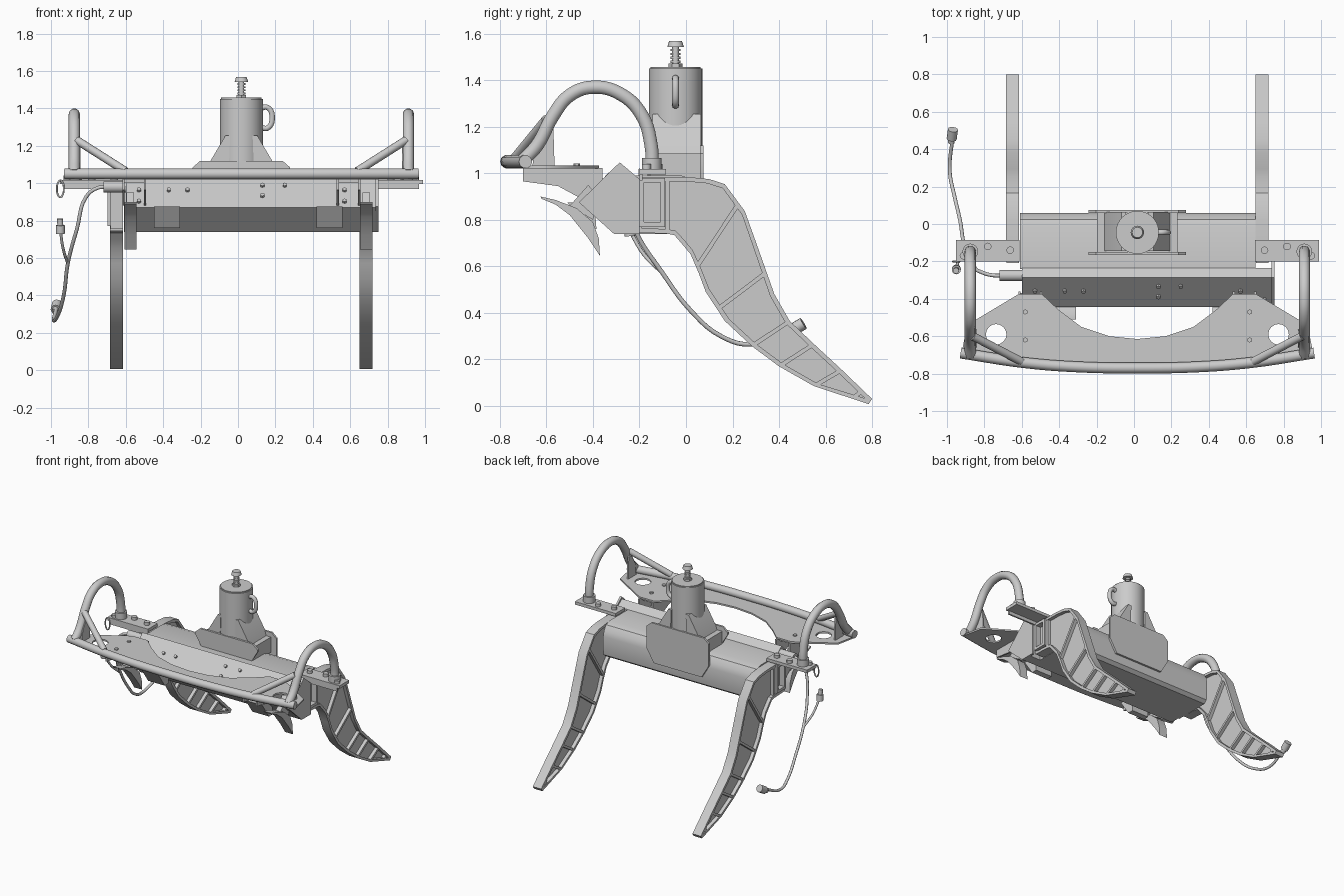
import bpy, bmesh, math
from mathutils import Vector

if "Cube" in bpy.data.objects:
    bpy.data.objects.remove(bpy.data.objects["Cube"])

C = 0.018            # symmetry plane of the frame in x


def finish(name, bm):
    bmesh.ops.recalc_face_normals(bm, faces=bm.faces)
    me = bpy.data.meshes.new(name)
    bm.to_mesh(me)
    bm.free()
    ob = bpy.data.objects.new(name, me)
    bpy.context.collection.objects.link(ob)
    return ob


def add_prism(bm, pts, axis, lo, hi):
    """Extrude a 2D outline along an axis: x uses (y,z), y uses (x,z), z uses (x,y)."""
    def co(p, d):
        return {'x': (d, p[0], p[1]), 'y': (p[0], d, p[1]), 'z': (p[0], p[1], d)}[axis]
    a = [bm.verts.new(co(p, lo)) for p in pts]
    b = [bm.verts.new(co(p, hi)) for p in pts]
    bm.faces.new(a)
    bm.faces.new(b[::-1])
    for i in range(len(pts)):
        j = (i + 1) % len(pts)
        bm.faces.new((a[i], b[i], b[j], a[j]))


def prism(name, pts, axis, lo, hi):
    bm = bmesh.new()
    add_prism(bm, pts, axis, lo, hi)
    return finish(name, bm)


def box(name, x0, x1, y0, y1, z0, z1):
    return prism(name, [(x0, y0), (x1, y0), (x1, y1), (x0, y1)], 'z', z0, z1)


def rod(name, p, q, r, n=24, r2=None):
    p, q = Vector(p), Vector(q)
    bm = bmesh.new()
    bmesh.ops.create_cone(bm, cap_ends=True, segments=n, radius1=r,
                          radius2=r if r2 is None else r2, depth=(q - p).length)
    ob = finish(name, bm)
    ob.location = (p + q) / 2
    ob.rotation_mode = 'QUATERNION'
    ob.rotation_quaternion = (q - p).to_track_quat('Z', 'Y')
    return ob


def tube(name, pts, r, cyclic=False):
    cu = bpy.data.curves.new(name, 'CURVE')
    cu.dimensions = '3D'
    cu.bevel_depth, cu.bevel_resolution, cu.resolution_u = r, 3, 5
    cu.use_fill_caps = True
    s = cu.splines.new('BEZIER')
    s.bezier_points.add(len(pts) - 1)
    for bp, p in zip(s.bezier_points, pts):
        bp.co = p
        bp.handle_left_type = bp.handle_right_type = 'AUTO'
    s.use_cyclic_u = cyclic
    ob = bpy.data.objects.new(name, cu)
    bpy.context.collection.objects.link(ob)
    return ob


# Legs: thin web, thick flanges and cross ribs
UP = [(-.2, .985), (-.08, .985), (.02, .983), (.1, .975), (.167, .953), (.253, .837), (.296, .717), (.38, .48),
      (.446, .365), (.55, .266), (.67, .155), (.8, .03)]
LOW = [(-.2, .745), (-.08, .74), (-.05, .734), (-.02, .7), (.02, .652), (.055, .57), (.085, .49), (.167, .365),
       (.283, .257), (.4, .17), (.55, .085), (.785, .008)]


def leg(name, x):
    bm = bmesh.new()
    up, low = [Vector(p) for p in UP], [Vector(p) for p in LOW]
    dirs = [(l - u).normalized() for u, l in zip(up, low)]
    add_prism(bm, up + low[::-1], 'x', x - .008, x + .008)
    add_prism(bm, up + [u + d * .02 for u, d in zip(up, dirs)][::-1], 'x', x - .035, x + .035)
    add_prism(bm, low + [l - d * .02 for l, d in zip(low, dirs)][::-1], 'x', x - .035, x + .035)
    for i in (0, 1, 4.7, 6.6, 8, 9, 10, 10.7):
        k = int(i)
        f = i - k
        u, l = up[k].lerp(up[k + 1], f), low[k].lerp(low[k + 1], f)
        d = (l - u).normalized()
        n = Vector((-d.y, d.x)) * .009
        add_prism(bm, [u + d * .01 + n, u + d * .01 - n, l - d * .01 - n, l - d * .01 + n],
                  'x', x - .033, x + .033)
    return finish(name, bm)


for s, side in ((-1, 'left'), (1, 'right')):
    leg(side + '_leg', C + s * .667)

# Main beam and angled front beam
prism('main_beam', [(-.24, .74), (.03, .74), (.055, .76), (.06, .8), (.06, .9), (.05, .94), (.025, .975),
                    (-.02, .99), (-.24, .99)], 'x', -.61, .65)
DIAMOND = [(-.31, .74), (-.235, .74), (-.235, .99), (-.285, 1.03), (-.445, .87)]
prism('front_beam', DIAMOND, 'x', -.6, .735)
prism('beam_end_plate', [(-.2, .74), (-.31, .74), (-.46, .875), (-.285, 1.047), (-.2, .975)], 'x', .735, .75)
N = Vector((0, -.7, .7))
for i, (x, z) in enumerate([(.13, .985), (.25, .985), (.13, .93), (-.37, .96), (-.27, .96), (-.53, .96),
                            (-.53, .9), (.57, .96), (.57, .9)]):
    p = Vector((x, z - 1.315, z))
    rod('beam_bolt_%d' % i, p, p + N * .014, .012, 6)

# Tower: side wings, face plates, socket and jack screw
box('tower_base', C - .215, C + .215, -.15, .06, .97, 1.085)
for y0, y1, zb, nm in ((-.165, -.15, .97, 'front'), (.06, .075, .82, 'back')):
    prism('tower_%s_plate' % nm, [(C - .2, zb), (C + .2, zb), (C + .26, zb + .1), (C + .26, 1.085), (C + .22, 1.12),
                                  (C - .22, 1.12), (C - .26, 1.085), (C - .26, zb + .1)], 'y', y0, y1)
for s, side in ((-1, 'left'), (1, 'right')):
    prism('tower_wing_' + side, [(C + s * a, z) for a, z in
          [(.07, 1.0), (.2, 1.0), (.165, 1.12), (.085, 1.255), (.06, 1.255)]], 'y', -.145, .065)
rod('socket', (C, -.045, 1.0), (C, -.045, 1.45), .115, 40)
rod('socket_cap', (C, -.045, 1.45), (C, -.045, 1.457), .108, 40)
rod('jack_screw', (C, -.045, 1.45), (C, -.045, 1.55), .015, 12)
for i in range(4):
    rod('screw_thread_%d' % i, (C, -.045, 1.475 + i * .017), (C, -.045, 1.484 + i * .017), .021, 12)
rod('screw_nut', (C, -.045, 1.455), (C, -.045, 1.472), .03, 6)
rod('screw_head', (C, -.045, 1.542), (C, -.045, 1.568), .036, 16, .028)
tube('socket_handle', [(C + .1, -.045, 1.3), (C + .14, -.045, 1.295), (C + .165, -.045, 1.35),
                       (C + .14, -.045, 1.405), (C + .1, -.045, 1.4)], .015)

# Tray with two openings
cu = bpy.data.curves.new('tray', 'CURVE')
cu.dimensions, cu.fill_mode, cu.extrude = '2D', 'BOTH', .006
half = [(0, -.615), (.15, -.6), (.3, -.55), (.42, -.46), (.51, -.375), (.635, -.375), (.91, -.54), (.94, -.69),
        (.6, -.745), (.3, -.77)]
outline = half + [(0, -.775)] + [(-x, y) for x, y in half[:0:-1]]
holes = [[(s * .755 + .055 * math.cos(a * math.pi / 8), -.59 + .055 * math.sin(a * math.pi / 8))
          for a in range(16)] for s in (-1, 1)]
for loop in [outline] + holes:
    sp = cu.splines.new('POLY')
    sp.points.add(len(loop) - 1)
    for pt, p in zip(sp.points, loop):
        pt.co = (p[0], p[1], 0, 1)
    sp.use_cyclic_u = True
tray = bpy.data.objects.new('tray', cu)
tray.location = (C, 0, 1.027)
bpy.context.collection.objects.link(tray)

# Bumper tube
tube('bumper', [(C + x, y, 1.05) for x, y in [(-.945, -.69), (-.6, -.742), (-.3, -.765), (0, -.77),
                                              (.3, -.765), (.6, -.742), (.945, -.69)]], .029)

for s, side in ((-1, 'left'), (1, 'right')):
    def X(a):
        return C + s * a

    def bx(name, a, b, *r):
        return box(side + name, min(X(a), X(b)), max(X(a), X(b)), *r)

    # Hoop, collar and brace
    tube(side + '_hoop', [(X(.893), y, z) for y, z in
         [(-.145, 1.02), (-.15, 1.12), (-.19, 1.25), (-.28, 1.34), (-.4, 1.37), (-.5, 1.335), (-.57, 1.25),
          (-.64, 1.12), (-.7, 1.055)]], .03)
    rod(side + '_hoop_collar', (X(.893), -.147, 1.0), (X(.893), -.147, 1.065), .042, 20)
    tube(side + '_brace', [(X(.88), -.6, 1.23), (X(.62), -.735, 1.065)], .022)
    prism(side + '_gusset', [(-.66, 1.03), (-.565, 1.03), (-.57, 1.195), (-.6, 1.2), (-.65, 1.12)],
          'x', X(.865) - .006, X(.865) + .006)
    # Side arm with pins
    bx('_arm', .63, .97, -.2, -.085, .995, 1.018)
    bx('_arm_lip', .63, .95, -.2, -.188, .97, 1.0)
    for k, (a, y) in enumerate([(.68, -.14), (.8, -.12), (.93, -.17)]):
        rod('%s_arm_pin_%d' % (side, k), (X(a), y, 1.01), (X(a), y, 1.04), .02, 12)
    # Rectangular socket at the leg root
    for k, (y0, y1, z0, z1) in enumerate([(-.2, -.18, .77, .98), (-.11, -.09, .77, .98),
                                          (-.18, -.11, .77, .79), (-.18, -.11, .96, .98)]):
        bx('_leg_socket_%d' % k, .64, .715, y0, y1, z0, z1)
    # Tray support ribs and bolts
    for k, a in enumerate((.515, .63)):
        prism('%s_tray_support_%d' % (side, k), [(-.7, 1.022), (-.7, .965), (-.55, .945), (-.43, .88), (-.36, .95),
              (-.36, 1.022)], 'x', X(a) - .006, X(a) + .006)
    bx('_tray_support_bridge', .515, .63, -.6, -.4, 1.0, 1.02)
    for k, y in enumerate((-.47, -.62)):
        rod('%s_tray_bolt_%d' % (side, k), (X(.6), y, 1.03), (X(.6), y, 1.043), .014, 6)
    # Curved tine and tilted tab under the front beam
    x0 = -.575 if s < 0 else .685
    prism(side + '_tine', [(-.625, .9), (-.56, .885), (-.47, .85), (-.4, .79), (-.375, .72), (-.37, .645),
                           (-.42, .72), (-.5, .82), (-.56, .865), (-.62, .89)], 'x', x0 - .033, x0 + .033)
    xt = -.38 if s < 0 else .49
    prism(side + '_tab', [(-.51, .875), (-.47, .875), (-.39, .83), (-.385, .76), (-.43, .76)],
          'x', xt - .07, xt + .07)
    prism(side + '_tine_hanger', [(-.5, .86), (-.42, .95), (-.38, .9), (-.4, .8)], 'x', x0 - .02, x0 + .02)

# Cable with fitting, branch and two connectors
Y = -.275
rod('cable_fitting', (-.72, Y, .98), (-.59, Y, .98), .03, 16)
tube('cable', [(-.7, Y, .98), (-.75, Y, .975), (-.81, -.26, .93), (-.86, -.22, .76), (-.91, -.1, .57),
               (-.93, .02, .41), (-.96, .15, .3), (-.985, .28, .265), (-.97, .46, .335)], .01)
tube('cable_branch', [(-.91, -.1, .57), (-.935, -.18, .65), (-.95, -.24, .75)], .008)
rod('connector_low', (-.975, .455, .325), (-.968, .505, .355), .027, 12)
rod('connector_low_collar', (-.978, .435, .313), (-.975, .455, .325), .018, 12)
rod('connector_high', (-.95, -.24, .73), (-.95, -.245, .775), .024, 12)
rod('connector_high_tip', (-.95, -.245, .775), (-.952, -.25, .81), .016, 12)

# Retaining ring on the left arm
tube('pin_ring', [(-.95 + .018 * math.cos(a * math.pi / 4), -.2, .97 + .045 * math.sin(a * math.pi / 4))
                  for a in range(8)], .005, True)

# Smooth rounded surfaces, keep edges sharp
bpy.ops.object.select_all(action='DESELECT')
for ob in bpy.context.scene.objects:
    if ob.type == 'MESH':
        ob.select_set(True)
        bpy.context.view_layer.objects.active = ob
bpy.ops.object.shade_smooth_by_angle(angle=math.radians(32))
